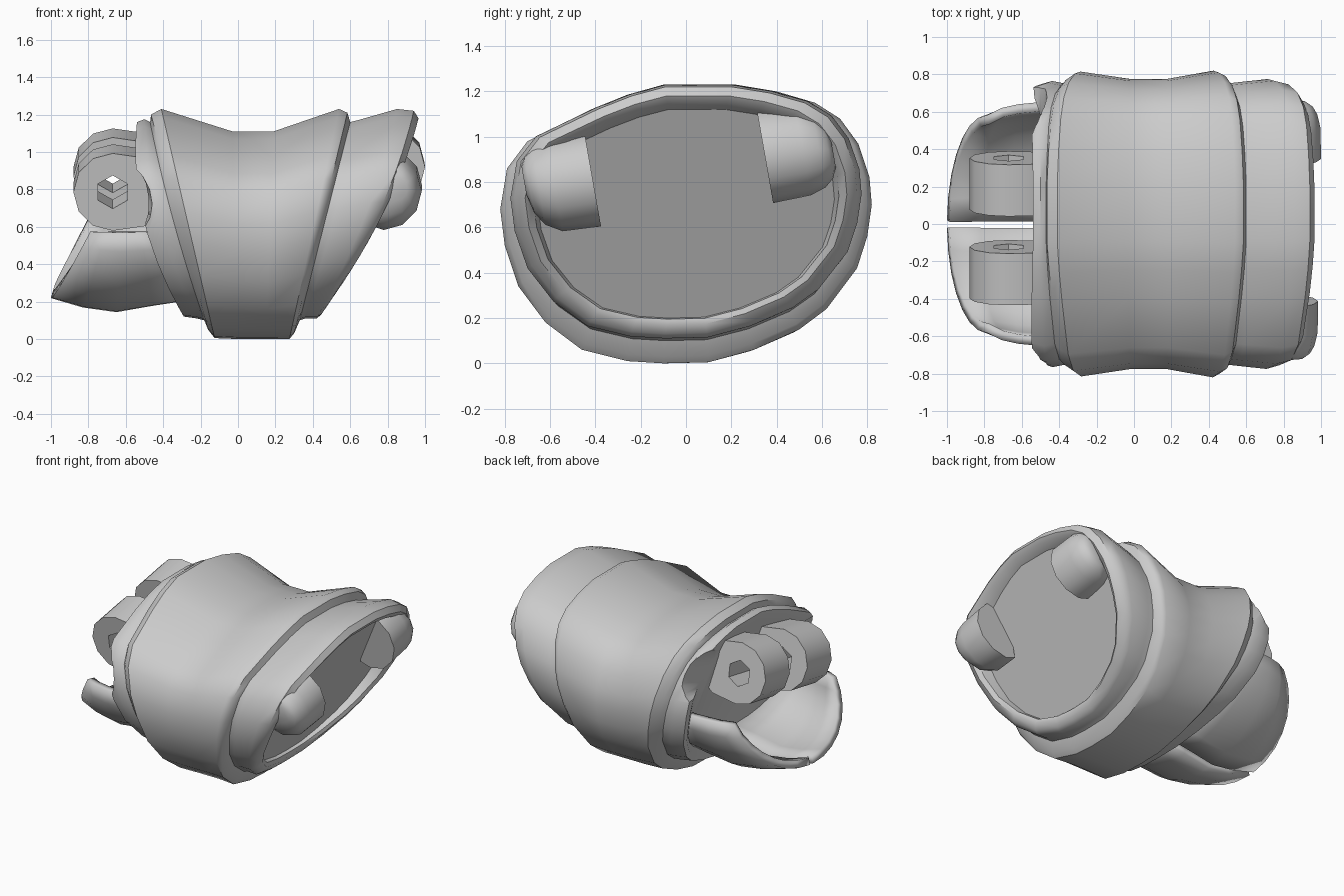
import bpy, bmesh, math
from mathutils import Matrix, Vector

if "Cube" in bpy.data.objects:
    bpy.data.objects.remove(bpy.data.objects["Cube"])

TILT = math.radians(10)


def finish(name, bm, angle=52, thickness=0, recalc=True, cutters=()):
    if recalc:
        bmesh.ops.recalc_face_normals(bm, faces=bm.faces[:])
    me = bpy.data.meshes.new(name)
    bm.to_mesh(me)
    bm.free()
    ob = bpy.data.objects.new(name, me)
    bpy.context.collection.objects.link(ob)
    bpy.ops.object.select_all(action='DESELECT')
    ob.select_set(True)
    bpy.context.view_layer.objects.active = ob
    for c in cutters:
        mod = ob.modifiers.new("scallop", 'BOOLEAN')
        mod.operation = 'DIFFERENCE'
        mod.object = c
        mod.solver = 'EXACT'
        bpy.ops.object.modifier_apply(modifier=mod.name)
    if thickness:
        mod = ob.modifiers.new("shell", 'SOLIDIFY')
        mod.thickness = thickness
        mod.offset = -1
    bpy.ops.object.shade_smooth_by_angle(angle=math.radians(angle))
    return ob


def loft(bm, rings, closed=True):
    rows = [[bm.verts.new(p) for p in r] for r in rings]
    for a, b in zip(rows, rows[1:]):
        n = len(a)
        for i in range(n if closed else n - 1):
            j = (i + 1) % n
            bm.faces.new((a[i], a[j], b[j], b[i]))
    return rows


def tilted(centre):
    return Matrix.Translation(centre) @ Matrix.Rotation(TILT, 4, 'X')


CIRCLE = [2 * math.pi * i / 12 for i in range(12)]


# scallop cutters beside each hinge lug
def scallop(name, centre, y0, y1):
    m = tilted(centre)
    bm = bmesh.new()
    rows = loft(bm, [[m @ Vector((r * math.cos(2 * math.pi * i / 20), y, r * math.sin(2 * math.pi * i / 20)))
                      for i in range(20)] for y, r in ((y0, .2), (y0 + (y1 - y0) * .2, .215), (y1, .25))])
    bm.faces.new(rows[0])
    bm.faces.new(rows[-1])
    ob = finish(name, bm)
    ob.hide_render = True
    ob.hide_viewport = True
    return ob


cutters = [scallop("front_scallop_cutter", (-.7, -.26, .81), -.12, -.6),
           scallop("back_scallop_cutter", (-.7, .215, .9), .12, .65)]

# oval cross-section (y, z)
OVAL = [(-.42, 1.12), (-.26, 1.185), (-.1, 1.23), (.22, 1.23), (.4, 1.2), (.57, 1.15), (.68, 1.08),
        (.76, .97), (.81, .82), (.82, .7), (.8, .56), (.755, .42), (.62, .24), (.5, .15), (.3, .06), (.1, .005),
        (-.1, 0), (-.26, .01), (-.46, .06), (-.62, .18), (-.74, .34), (-.8, .52), (-.82, .68),
        (-.79, .86), (-.7, .98)]


def oval(xt, xb, zt, zb, yh, bulge):
    pts = []
    for y, z in OVAL:
        v = (z - .615) / .615
        x = (xt + xb) / 2 + (xt - xb) / 2 * v + bulge * (1 - v * v)
        pts.append((x, y / .82 * yh, (zt + zb) / 2 + (zt - zb) / 2 * v))
    return pts


# body: slanted rings (x top, x bottom, z top, z bottom, half width, bulge)
RINGS = [(-.5, -.27, 1.06, .22, .62, -.08), (-.53, -.29, 1.12, .15, .69, -.09),
         (-.54, -.29, 1.16, .12, .74, -.09), (-.5, -.22, 1.175, .11, .765, -.06),
         (-.47, -.18, 1.16, .1, .75, -.02), (-.465, -.16, 1.2, .05, .78, 0),
         (-.41, -.125, 1.23, .005, .815, 0),
         (-.03, 0, 1.11, .0, .775, 0), (.19, .15, 1.11, .0, .775, 0),
         (.54, .275, 1.23, .0, .82, 0), (.585, .30, 1.21, .03, .8, 0),
         (.60, .33, 1.16, .1, .75, 0), (.64, .36, 1.17, .11, .755, .01),
         (.85, .42, 1.23, .11, .775, .05), (.94, .445, 1.22, .13, .755, .06),
         (.965, .47, 1.18, .17, .71, .06), (.945, .465, 1.15, .195, .675, .05),
         (.89, .44, 1.12, .2, .655, .0)]
bm = bmesh.new()
rows = loft(bm, [oval(*r) for r in RINGS])
bmesh.ops.triangle_fill(bm, edges=[e for e in bm.edges if e.is_boundary and e.verts[0] in rows[0]],
                        use_beauty=True)
end = bm.faces.new(rows[-1])
for e in end.edges:
    e.smooth = False
finish("body_shell", bm, angle=45, cutters=cutters)


# left lugs: rounded hinge eyes with a hexagonal through-hole
def hinge_lug(name, centre, half):
    r = .21
    outer, hole = [], []
    for i, a in enumerate(CIRCLE):
        c, s = math.cos(a), math.sin(a)
        k = 1.25 if c > .1 else 1
        outer.append((r * c * k + (.06 if c > .1 else 0), r * s))
        h = .09 if i % 2 else .09 * math.cos(math.pi / 6)
        hole.append((h * c, h * s))
    m = tilted(centre)
    sections = [(hole, -half), (outer, -half), (outer, half), (hole, half), (hole, -half)]
    bm = bmesh.new()
    loft(bm, [[m @ Vector((x, y, z)) for x, z in p] for p, y in sections])
    bmesh.ops.remove_doubles(bm, verts=bm.verts[:], dist=1e-5)
    finish(name, bm)


hinge_lug("front_hinge_lug", (-.67, -.26, .81), .14)
hinge_lug("back_hinge_lug", (-.67, .215, .895), .14)


# right knobs: rounded on the outside, flat on the inside
def knob(name, centre, side):
    m = tilted(centre)
    rings = []
    for y, k in ((-.15, 1), (.02, .97), (.09, .82), (.13, .6), (.15, .3)):
        rings.append([m @ Vector((max(-.08, .21 * k * math.cos(a)) + .1 * (1 - k), y * side,
                                  .215 * k * math.sin(a) - .06 * side * (1 - k)))
                      for a in CIRCLE])
    bm = bmesh.new()
    rows = loft(bm, rings)
    bm.faces.new(rows[0])
    bm.faces.new(rows[-1])
    finish(name, bm)


knob("front_knob", (.775, -.56, .79), -1)
knob("back_knob", (.79, .495, .945), 1)

# lower left guard: two hollow quarter-shells with a slot between them
# stations: x bottom, x rim, half width, z bottom
GUARD = [(-.25, -.42, .64, .21), (-.45, -.52, .65, .18), (-.65, -.62, .64, .145),
         (-.83, -.71, .62, .17), (-1.0, -.79, .58, .22)]
for name, side in (("front_guard", -1), ("back_guard", 1)):
    rings = []
    for xb, xr, w, zb in GUARD:
        ring = []
        for i in range(8):
            a = math.radians(2 + 88 * i / 7)
            y = side * w * math.sin(a)
            d = math.cos(a)
            ring.append((xr + (xb - xr) * d, y, .62 + .08 * y - (.62 - zb) * d))
        rings.append(ring)
    bm = bmesh.new()
    loft(bm, rings, closed=False)
    bmesh.ops.recalc_face_normals(bm, faces=bm.faces[:])
    # make the lowest face look down so the wall thickens inwards
    f = min(bm.faces, key=lambda q: q.calc_center_median().z)
    if f.normal.z > 0:
        bmesh.ops.reverse_faces(bm, faces=bm.faces[:])
    finish(name, bm, thickness=.05, recalc=False)
